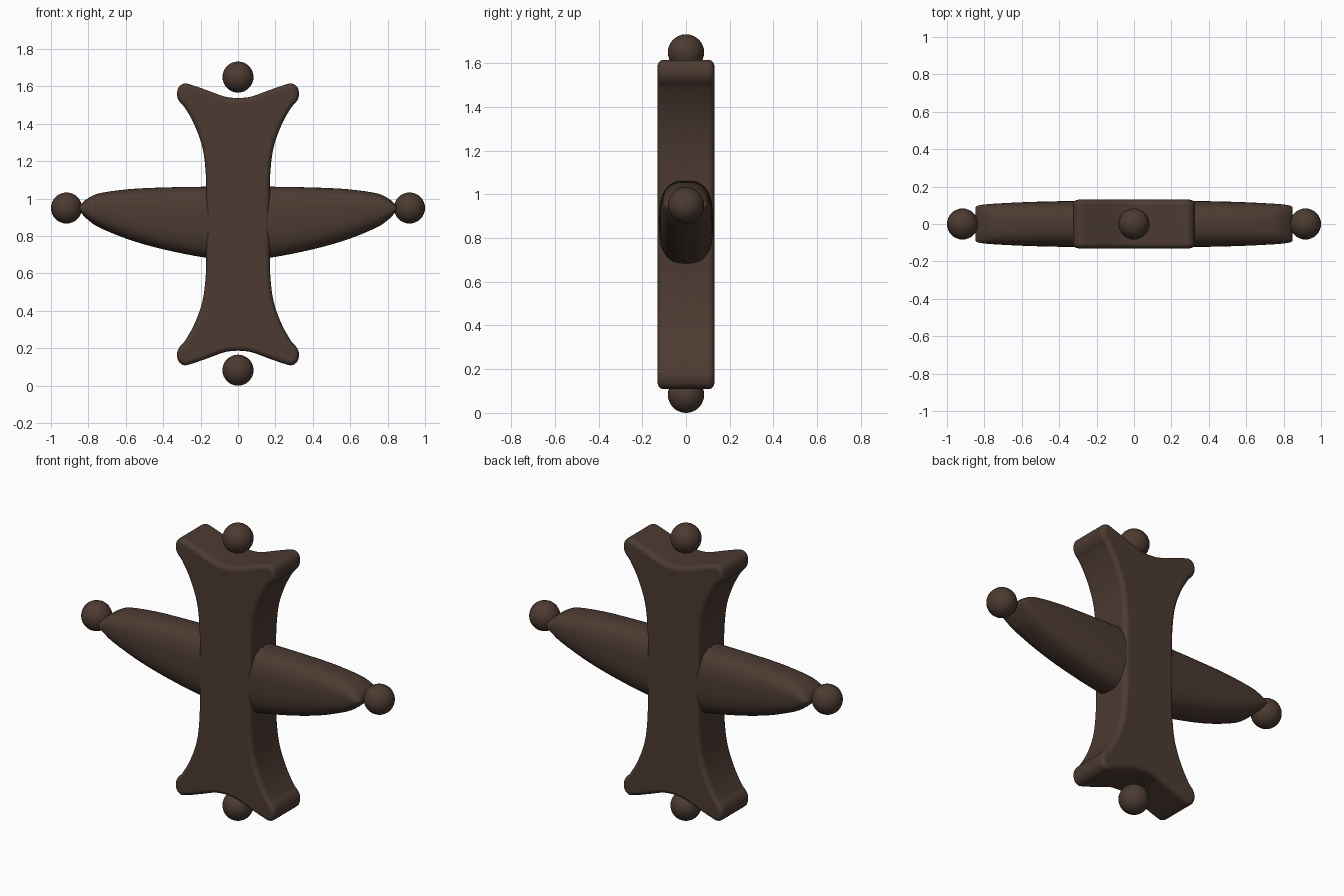
import bpy, bmesh, math
from mathutils import Vector

if "Cube" in bpy.data.objects:
    bpy.data.objects.remove(bpy.data.objects["Cube"])

brown = bpy.data.materials.new("dark_wood")
brown.diffuse_color = (0.072, 0.043, 0.031, 1)
brown.use_nodes = True
brown.node_tree.nodes["Principled BSDF"].inputs["Base Color"].default_value = brown.diffuse_color


def spline(pts, n):
    """Smooth interpolation through points of any dimension."""
    p = [Vector(q) for q in pts]
    p = [p[0] * 2 - p[1]] + p + [p[-1] * 2 - p[-2]]
    out = []
    for i in range(1, len(p) - 2):
        a, b, c, d = p[i - 1:i + 3]
        for k in range(n):
            t = k / n
            out.append(0.5 * (2 * b + (c - a) * t + (2 * a - 5 * b + 4 * c - d) * t * t
                              + (3 * b - a - 3 * c + d) * t ** 3))
    return out + [p[-2]]


def loft(name, rings, angle):
    """Skin closed rings in order and cap both ends."""
    bm = bmesh.new()
    vs = [[bm.verts.new(co) for co in r] for r in rings]
    n = len(vs[0])
    for a, b in zip(vs, vs[1:]):
        for i in range(n):
            j = (i + 1) % n
            bm.faces.new((a[i], a[j], b[j], b[i]))
    bm.faces.new(vs[0])
    bm.faces.new(vs[-1])
    bmesh.ops.recalc_face_normals(bm, faces=bm.faces)
    me = bpy.data.meshes.new(name)
    bm.to_mesh(me)
    bm.free()
    ob = bpy.data.objects.new(name, me)
    bpy.context.collection.objects.link(ob)
    finish(ob, angle)
    return ob


def finish(ob, angle=40):
    ob.data.materials.append(brown)
    bpy.ops.object.select_all(action='DESELECT')
    ob.select_set(True)
    bpy.context.view_layer.objects.active = ob
    bpy.ops.object.shade_smooth_by_angle(angle=math.radians(angle))


# Upright: flared outline, one quarter drawn and mirrored
ZC = 0.8625
quarter = spline([(0, 0.675), (0.07, 0.683), (0.171, 0.719), (0.25, 0.746), (0.288, 0.753),
                  (0.318, 0.732), (0.326, 0.69), (0.312, 0.655), (0.283, 0.622),
                  (0.232, 0.53), (0.19, 0.41), (0.173, 0.28), (0.17, 0.16), (0.17, 0)], 4)
right = quarter + [Vector((p.x, -p.y)) for p in quarter[-2::-1]]
outline = right + [Vector((-p.x, p.y)) for p in right[-2:0:-1]]


def inset(pts, d):
    out = []
    for i, p in enumerate(pts):
        t = (pts[(i + 1) % len(pts)] - pts[i - 1]).normalized()
        out.append(p + Vector((t.y, -t.x)) * d)
    return out


R, HALF, STEPS = 0.028, 0.13, 5
edge = [(HALF - R * (1 - math.sin(a)), R * (1 - math.cos(a)))
        for a in (math.pi / 2 * k / STEPS for k in range(STEPS + 1))]
sections = [(-y, d) for y, d in reversed(edge)] + edge
upright = loft("upright",
               [[(p.x, y, p.y + ZC) for p in inset(outline, d)] for y, d in sections], 40)
upright.modifiers.new("flat_front", 'WEIGHTED_NORMAL').keep_sharp = True

# Crossbar: rounded sections (x, top, bottom, half depth) tapering to each end
half = spline([(0, 1.065, 0.67, 0.126), (0.17, 1.064, 0.684, 0.125), (0.39, 1.06, 0.727, 0.122),
               (0.58, 1.051, 0.78, 0.117), (0.74, 1.029, 0.845, 0.109), (0.80, 1.003, 0.885, 0.104),
               (0.835, 0.975, 0.92, 0.098), (0.848, 0.955, 0.943, 0.088)], 4)
stations = [Vector((-s[0], *s[1:])) for s in half[:0:-1]] + half


def rounded(s, n=48, e=2 / 2.7):
    x, top, bottom, hy = s
    pts = []
    for k in range(n):
        c, q = math.cos(math.tau * k / n), math.sin(math.tau * k / n)
        pts.append((x, hy * math.copysign(abs(c) ** e, c),
                    (top + bottom) / 2 + (top - bottom) / 2 * math.copysign(abs(q) ** e, q)))
    return pts


loft("crossbar", [rounded(s) for s in stations], 60)

# Ball finials on the four ends
for name, x, z in (("top_ball", 0, 1.65), ("bottom_ball", 0, 0.083),
                   ("left_ball", -0.917, 0.95), ("right_ball", 0.917, 0.95)):
    bpy.ops.mesh.primitive_uv_sphere_add(segments=32, ring_count=16, radius=0.083, location=(x, 0, z))
    ball = bpy.context.object
    ball.name = name
    finish(ball)
